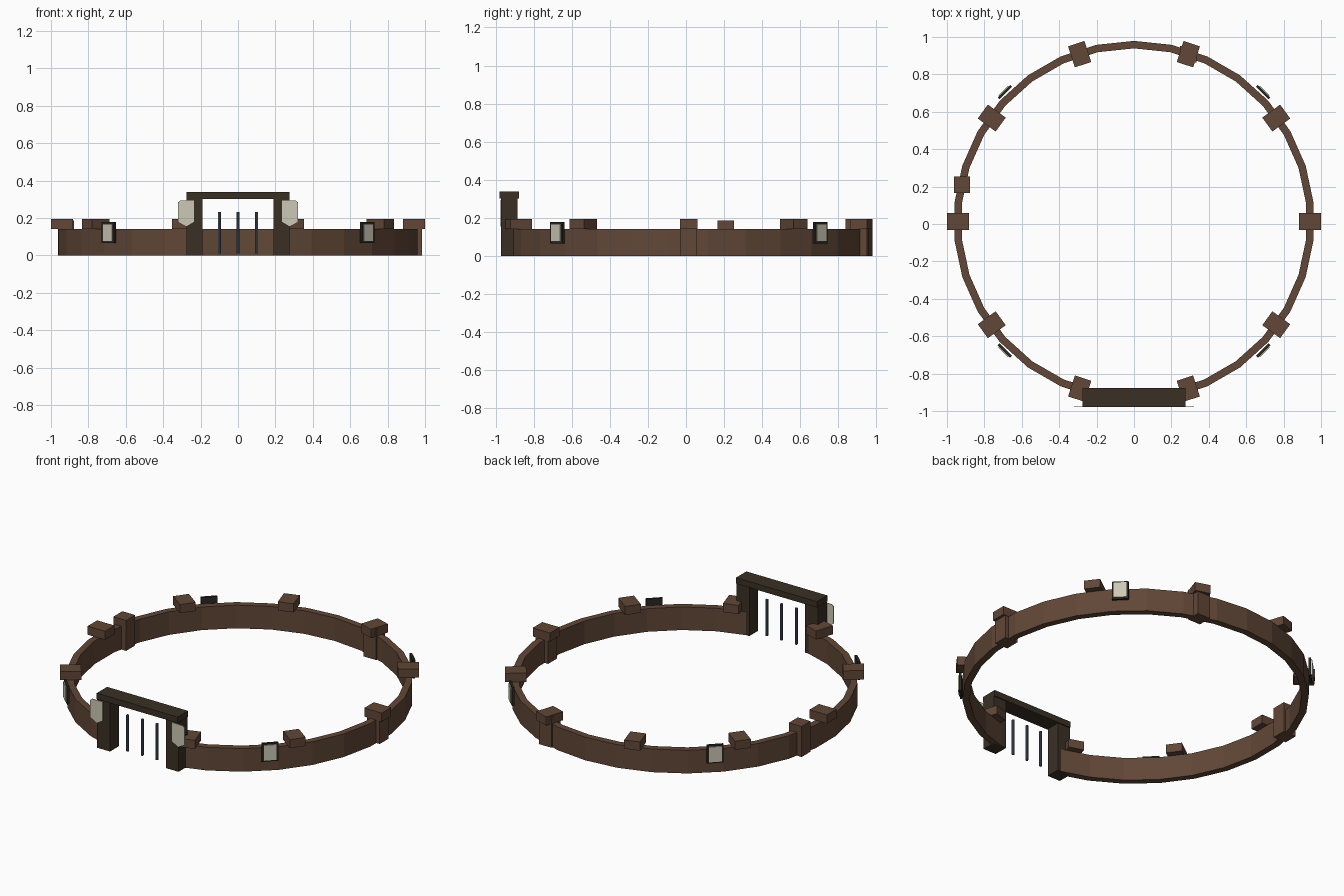
import bpy, bmesh, math
from mathutils import Matrix, Vector

if "Cube" in bpy.data.objects:
    bpy.data.objects.remove(bpy.data.objects["Cube"])

CY = 0.014      # ring centre along y
R = 0.94        # ring mid radius


def material(name, rgb):
    m = bpy.data.materials.new(name)
    lin = [((c / 255 + 0.055) / 1.055) ** 2.4 for c in rgb]
    m.diffuse_color = (*lin, 1)
    m.use_nodes = True
    m.node_tree.nodes["Principled BSDF"].inputs["Base Color"].default_value = m.diffuse_color
    return m


WOOD = material("brown wood", (97, 71, 55))
DARK = material("dark timber", (58, 48, 36))
FRAME = material("black frame", (42, 39, 33))
PALE = material("pale cloth", (205, 200, 182))
IRON = material("grey iron", (85, 93, 104))


def finish(name, bm, mat):
    bmesh.ops.recalc_face_normals(bm, faces=bm.faces)
    me = bpy.data.meshes.new(name)
    bm.to_mesh(me)
    bm.free()
    me.materials.append(mat)
    ob = bpy.data.objects.new(name, me)
    bpy.context.collection.objects.link(ob)
    return ob


def box(name, centre, size, mat, turn=0):
    bm = bmesh.new()
    bmesh.ops.create_cube(bm, size=1, matrix=Matrix.LocRotScale(
        Vector(centre), Matrix.Rotation(turn, 3, 'Z'), Vector(size)))
    return finish(name, bm, mat)


def on_ring(angle, radius, z):
    return (radius * math.cos(angle), CY + radius * math.sin(angle), z)


# Ring wall: 30-sided, with two segments left open for the gate
bm = bmesh.new()
rows = []
for i in range(29):
    a = math.radians(-78 + 12 * i)
    rows.append([bm.verts.new(on_ring(a, r, z)) for r, z in
                 ((0.925, 0), (0.965, 0), (0.965, 0.142), (0.925, 0.142))])
for p, q in zip(rows, rows[1:]):
    for k in range(4):
        n = (k + 1) % 4
        bm.faces.new((p[k], p[n], q[n], q[k]))
bm.faces.new(rows[0])
bm.faces.new(rows[-1])
finish("ring_wall", bm, WOOD)

# Battlement blocks around the top
for i in range(10):
    a = math.radians(36 * i)
    box("battlement", on_ring(a, R, 0.1685), (0.118, 0.092, 0.053), WOOD, a)

# Square support posts
for deg in (0, 72, 168):
    box("wall_post", on_ring(math.radians(deg), R, 0.0935),
        (0.087, 0.087, 0.187), WOOD)

# Framed panels hung outside the wall
for deg in (45, 135, 225, 315):
    a = math.radians(deg)
    box("panel_frame", on_ring(a, 0.977, 0.122), (0.014, 0.094, 0.112), FRAME, a)
    box("panel_face", on_ring(a, 0.986, 0.122), (0.008, 0.072, 0.094), PALE, a)

# Gate: pillars, lintel and hanging bars
GY = -0.928
for s in (-1, 1):
    box("gate_pillar", (s * 0.233, GY, 0.151), (0.087, 0.087, 0.302), DARK)
box("gate_lintel", (0, GY, 0.32), (0.55, 0.1, 0.037), DARK)
for x in (-0.1, 0, 0.1):
    bm = bmesh.new()
    bmesh.ops.create_cone(bm, cap_ends=True, segments=8, radius1=0.008,
                          radius2=0.008, depth=0.222,
                          matrix=Matrix.Translation((x, GY, 0.122)))
    finish("gate_bar", bm, IRON)

# Thin shields on the outer front of the pillars
outline = ((0.236, 0.294), (0.308, 0.294), (0.32, 0.284),
           (0.32, 0.177), (0.278, 0.154), (0.236, 0.18))
for s in (-1, 1):
    bm = bmesh.new()
    face = bm.faces.new([bm.verts.new((s * x, -0.977, z)) for x, z in outline])
    ext = bmesh.ops.extrude_face_region(bm, geom=[face])
    moved = [v for v in ext["geom"] if isinstance(v, bmesh.types.BMVert)]
    bmesh.ops.translate(bm, verts=moved, vec=(0, 0.004, 0))
    finish("gate_shield", bm, PALE)
